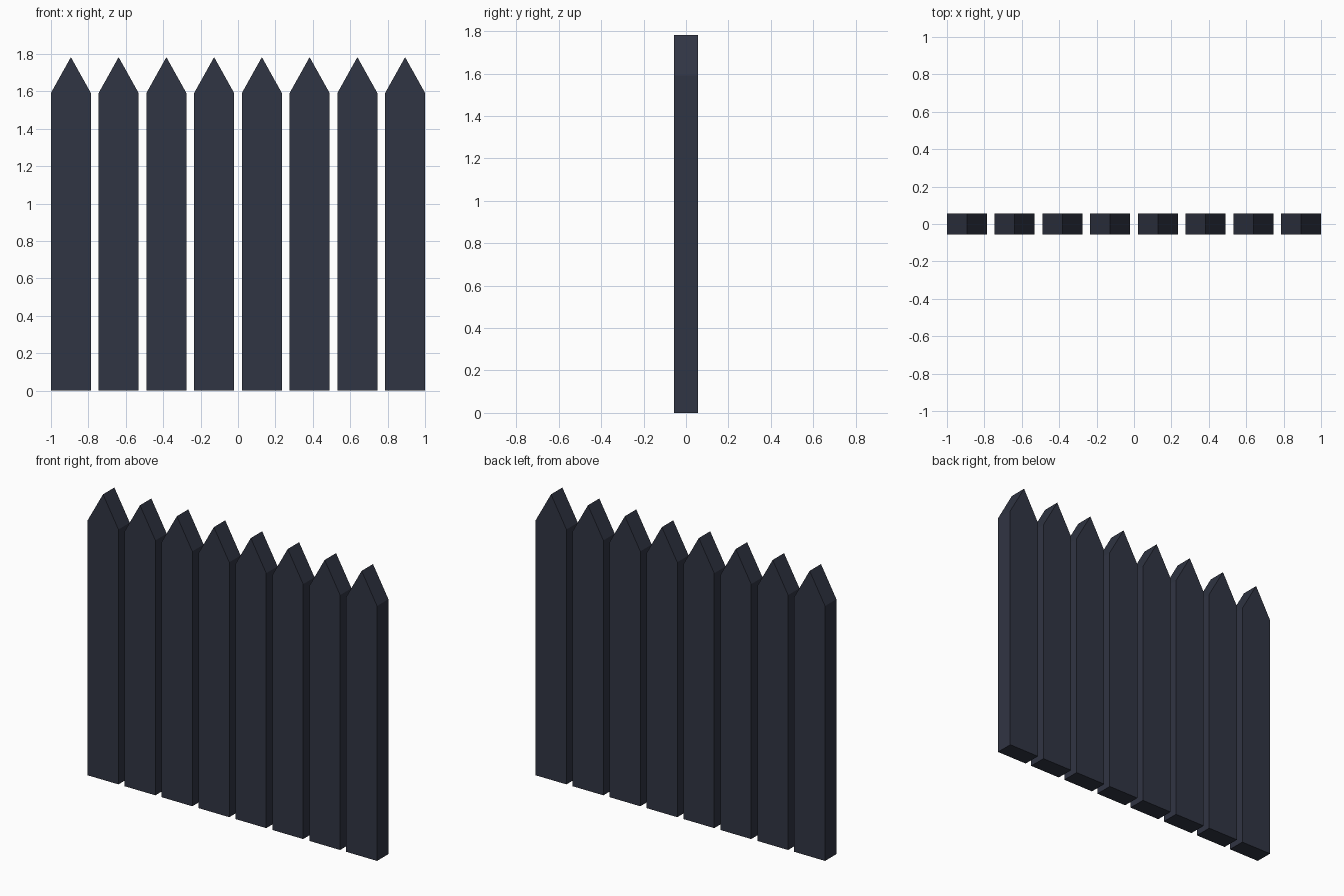
import bpy, bmesh

if "Cube" in bpy.data.objects:
    bpy.data.objects.remove(bpy.data.objects["Cube"])

COUNT = 8
WIDTH, DEPTH = 0.213, 0.112
SHOULDER, TIP = 1.592, 1.783
PITCH = (2.0 - WIDTH) / (COUNT - 1)

# Dark slate paint
paint = bpy.data.materials.new("dark_slate_paint")
paint.diffuse_color = (0.03, 0.035, 0.056, 1.0)
paint.use_nodes = True
paint.node_tree.nodes["Principled BSDF"].inputs["Base Color"].default_value = paint.diffuse_color

# Pointed picket: front profile extruded through the depth
h = WIDTH / 2
profile = [(-h, 0), (h, 0), (h, SHOULDER), (0, TIP), (-h, SHOULDER)]
mesh = bpy.data.meshes.new("picket")
bm = bmesh.new()
face = bm.faces.new([bm.verts.new((x, -DEPTH / 2, z)) for x, z in profile])
ext = bmesh.ops.extrude_face_region(bm, geom=[face], use_keep_orig=True)
verts = [v for v in ext["geom"] if isinstance(v, bmesh.types.BMVert)]
bmesh.ops.translate(bm, verts=verts, vec=(0, DEPTH, 0))
bmesh.ops.recalc_face_normals(bm, faces=bm.faces[:])
bm.to_mesh(mesh)
bm.free()
mesh.materials.append(paint)

# Row of evenly spaced pickets sharing the same mesh
for i in range(COUNT):
    picket = bpy.data.objects.new(f"picket_{i + 1}", mesh)
    picket.location.x = -1 + h + i * PITCH
    bpy.context.collection.objects.link(picket)
